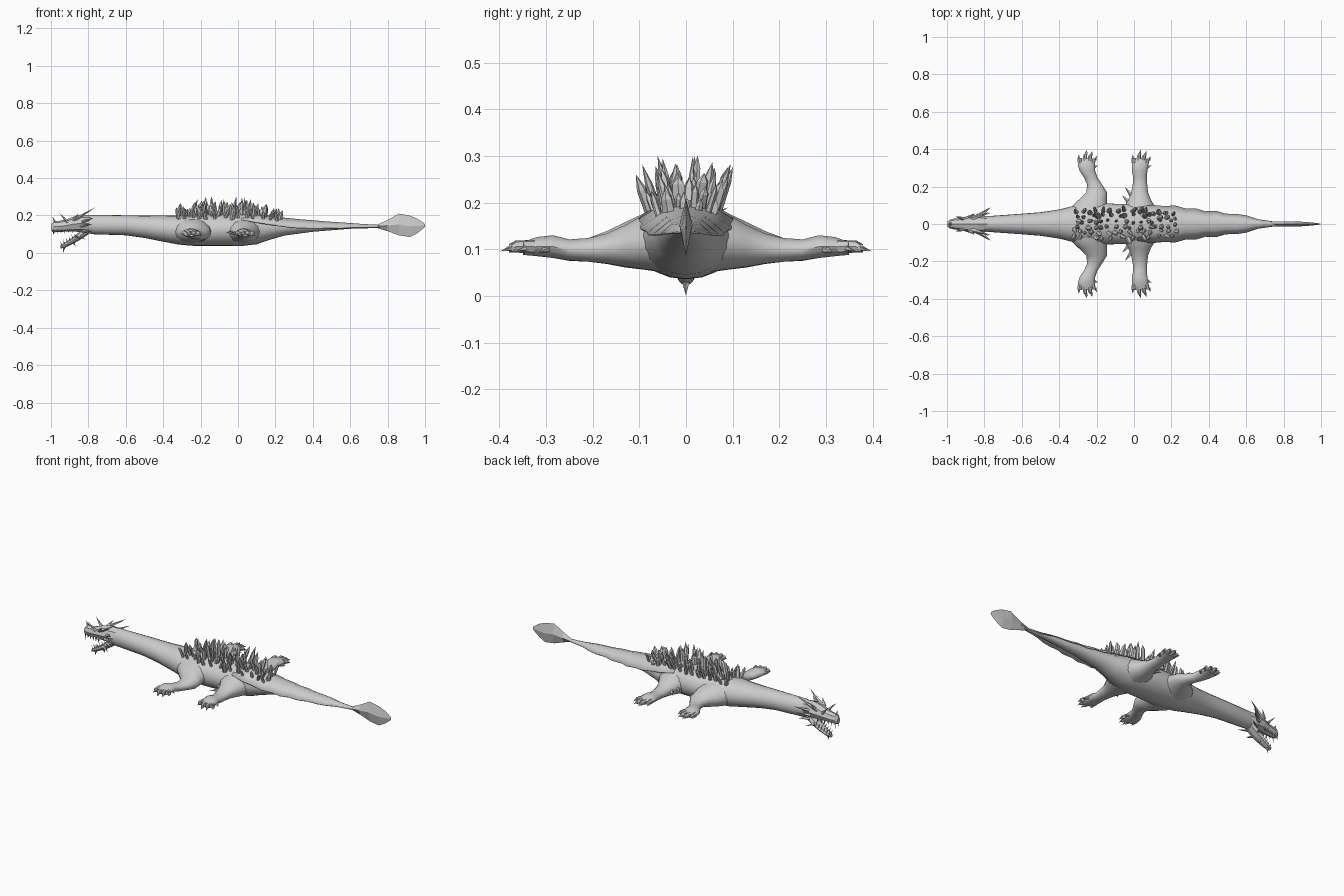
import bpy, bmesh, math, random
from mathutils import Vector

random.seed(7)


def finish(name, bm, smooth=True, mirror=False, thick=0):
    bmesh.ops.recalc_face_normals(bm, faces=bm.faces)
    me = bpy.data.meshes.new(name)
    bm.to_mesh(me)
    bm.free()
    ob = bpy.data.objects.new(name, me)
    bpy.context.collection.objects.link(ob)
    bpy.ops.object.select_all(action='DESELECT')
    ob.select_set(True)
    bpy.context.view_layer.objects.active = ob
    if smooth:
        bpy.ops.object.shade_smooth_by_angle(angle=math.radians(40))
    if thick:
        m = ob.modifiers.new("thickness", 'SOLIDIFY')
        m.thickness = thick
        m.offset = -1
    if mirror:
        m = ob.modifiers.new("mirror", 'MIRROR')
        m.use_axis = (False, True, False)
    return ob


def bridge(bm, rings):
    for a, b in zip(rings, rings[1:]):
        n = len(a)
        for i in range(n):
            bm.faces.new((a[i], a[(i + 1) % n], b[(i + 1) % n], b[i]))
    bm.faces.new(rings[0])
    bm.faces.new(rings[-1])


def loft(bm, rings, n=16, along='X'):
    """rings: (x, y, z, half width, half height), sections across the given axis"""
    loops = []
    for x, y, z, w, h in rings:
        loop = []
        for i in range(n):
            a = 2 * math.pi * i / n
            c, s = w * math.cos(a), h * math.sin(a)
            loop.append(bm.verts.new((x, y + c, z + s) if along == 'X' else (x + c, y, z + s)))
        loops.append(loop)
    bridge(bm, loops)


def spike(bm, base, tip, r, n=5, shoulder=None):
    """pointed cone, or a crystal prism when a shoulder fraction is given"""
    base, tip = Vector(base), Vector(tip)
    d = tip - base
    q = d.to_track_quat('Z', 'Y')
    levels = [(0, r)] + ([(shoulder, r * 0.85)] if shoulder else [])
    loops = []
    for t, rad in levels:
        loops.append([bm.verts.new(base + d * t + q @ Vector(
            (rad * math.cos(2 * math.pi * i / n), rad * 0.75 * math.sin(2 * math.pi * i / n), 0)))
            for i in range(n)])
    if len(loops) > 1:
        bridge(bm, loops)
        bmesh.ops.delete(bm, geom=[bm.faces[-1]] if bm.faces.ensure_lookup_table() else [], context='FACES_ONLY')
    else:
        bm.faces.new(loops[0])
    top = bm.verts.new(tip)
    for i in range(n):
        bm.faces.new((loops[-1][i], loops[-1][(i + 1) % n], top))


# neck, torso and tail core: x, bottom, top, half width
profile = [(-0.84, .115, .195, .030), (-0.78, .100, .203, .042), (-0.6, .094, .201, .055),
           (-0.5, .080, .199, .063), (-0.4, .060, .199, .078), (-0.32, .045, .201, .098),
           (-0.22, .036, .205, .112), (-0.1, .036, .209, .108), (0.02, .037, .211, .108),
           (0.1, .046, .205, .095), (0.17, .070, .194, .072), (0.25, .093, .184, .054),
           (0.4, .113, .170, .036), (0.6, .129, .156, .020), (0.77, .134, .147, .010)]
bm = bmesh.new()
loft(bm, [(x, 0, (b + t) / 2, w, (t - b) / 2) for x, b, t, w in profile], 20)
finish("body", bm)

# tail side skirts with a scalloped edge: x, ridge z, edge z, edge y
skirt = [(0.02, .208, .178, .09), (0.1, .205, .165, .102), (0.16, .197, .155, .096), (0.22, .189, .146, .099),
         (0.28, .183, .138, .082), (0.33, .178, .134, .084), (0.38, .174, .133, .068), (0.44, .169, .133, .070),
         (0.49, .165, .134, .055), (0.55, .161, .135, .054), (0.6, .158, .136, .046), (0.66, .153, .137, .026),
         (0.77, .147, .139, .010)]
bm = bmesh.new()
rows = [[bm.verts.new(p) for p in ((x, 0, r + .002), (x, y * .5, r * .78 + e * .22), (x, y, e))]
        for x, r, e, y in skirt]
for a, b in zip(rows, rows[1:]):
    for i in range(2):
        bm.faces.new((a[i], b[i], b[i + 1], a[i + 1]))
finish("tail_skirt", bm, mirror=True, thick=0.005)

# upright leaf-shaped tail fin
bm = bmesh.new()
loft(bm, [(0.74, 0, .141, .012, .007), (0.80, 0, .146, .013, .030), (0.86, 0, .152, .014, .058),
          (0.92, 0, .142, .011, .057), (0.96, 0, .144, .007, .038), (0.99, 0, .146, .003, .016),
          (1.0, 0, .147, .001, .006)], 4)
finish("tail_fin", bm, smooth=False)

# sprawling legs: x, y, z, half width, half height
front = [(-0.24, .03, .118, .115, .072), (-0.24, .09, .117, .098, .062), (-0.22, .13, .110, .075, .050),
         (-0.20, .17, .104, .055, .036), (-0.21, .21, .099, .040, .026), (-0.232, .25, .098, .036, .023),
         (-0.25, .285, .106, .042, .025), (-0.255, .32, .106, .046, .021), (-0.252, .35, .102, .040, .014)]
hind = [(0.03, .03, .118, .105, .070), (0.03, .09, .116, .085, .060), (0.03, .13, .108, .060, .046),
        (0.03, .17, .102, .045, .033), (0.032, .21, .099, .039, .026), (0.032, .25, .099, .036, .023),
        (0.03, .285, .106, .042, .025), (0.033, .32, .106, .044, .021), (0.038, .35, .102, .038, .014)]
# toes: root offset, tip x offset, tip y
toes = [(-.034, -.040, .372), (-.012, .004, .398), (.013, .034, .392), (.033, .056, .365)]
for label, rings in (("front", front), ("hind", hind)):
    bm = bmesh.new()
    loft(bm, rings, 14, 'Y')
    finish(label + "_legs", bm, mirror=True)
    fx = rings[-2][0]
    bm = bmesh.new()
    for root, tx, ty in toes:
        mid = fx + root * .3 + tx * .7
        loft(bm, [(fx + root, .325, .106, .013, .015), ((fx + root + mid) / 2, (.335 + ty) / 2, .106, .011, .013),
                  (mid, ty - .018, .102, .007, .009)], 7, 'Y')
        spike(bm, (mid, ty - .022, .103), (fx + tx, ty, .096), .008)
    # thumb claw
    spike(bm, (fx + .035, .30, .10), (fx + .062, .315, .094), .011)
    finish(label + "_toes", bm, smooth=False, mirror=True)

# elbow spurs on the hind legs
bm = bmesh.new()
spike(bm, (0.0, .14, .105), (-0.05, .198, .105), .018)
spike(bm, (-0.02, .11, .11), (-0.065, .155, .11), .016)
finish("elbow_spurs", bm, smooth=False, mirror=True)

# head
bm = bmesh.new()
loft(bm, [(-0.78, 0, .155, .040, .048), (-0.84, 0, .158, .050, .046), (-0.88, 0, .154, .046, .040),
          (-0.92, 0, .146, .034, .032), (-0.96, 0, .141, .029, .030), (-0.985, 0, .140, .023, .030),
          (-0.998, 0, .135, .012, .018)], 8)
finish("upper_head", bm, smooth=False)
bm = bmesh.new()
loft(bm, [(-0.80, 0, .125, .034, .026), (-0.85, 0, .088, .035, .022), (-0.89, 0, .062, .029, .017),
          (-0.925, 0, .042, .021, .014), (-0.95, 0, .032, .012, .009)], 8)
finish("lower_jaw", bm, smooth=False)

# horns, brow, cheek and chin spikes
bm = bmesh.new()
for base, tip, r in [((-.87, .030, .178), (-.765, .060, .242), .014), ((-.83, .038, .165), (-.765, .090, .190), .012),
                     ((-.84, .040, .140), (-.775, .085, .155), .012), ((-.83, .034, .115), (-.775, .065, .115), .011),
                     ((-.91, .028, .165), (-.955, .040, .212), .012), ((-.88, .035, .175), (-.85, .058, .215), .011),
                     ((-.86, .030, .090), (-.815, .048, .072), .011)]:
    spike(bm, base, tip, r)
finish("head_horns", bm, smooth=False, mirror=True)
bm = bmesh.new()
spike(bm, (-.975, 0, .155), (-.992, 0, .195), .012)
spike(bm, (-.925, 0, .045), (-.935, 0, .001), .013)
spike(bm, (-.88, 0, .062), (-.87, 0, .035), .013)
finish("nose_and_chin_spikes", bm, smooth=False)

# teeth along both jaws
bm = bmesh.new()
for i in range(6):
    t = i / 5
    x = -.985 + .1 * t
    spike(bm, (x, .016 + .02 * t, .126), (x - .002, .016 + .018 * t, .088 if i == 0 else .102), .006, 4)
    x = -.942 + .075 * t
    z = .038 + .042 * t
    spike(bm, (x, .010 + .017 * t, z), (x - .008, .010 + .017 * t, z + .026), .005, 4)
finish("teeth", bm, smooth=False, mirror=True)

# crystals fanning out of the back
bm = bmesh.new()
for row, lean in ((-.062, -.5), (-.038, -.3), (-.013, -.08), (.013, .08), (.038, .3), (.062, .5)):
    x = -.325 + random.uniform(0, .03)
    while x < .225:
        reach = max(0, 1 - ((x + .07) / .36) ** 2)
        y = row * (.55 + .45 * reach) + random.uniform(-.008, .008)
        z = .200 - 5.5 * y * y - max(0, x - .08) * .13
        h = (.032 + .062 * reach) * random.uniform(.5, 1.15)
        tip = (x + random.uniform(-.018, .03), y + lean * h * random.uniform(.6, 1.1), min(z + h, .308))
        spike(bm, (x, y, z - .012), tip, random.uniform(.009, .017), random.choice((5, 6)), random.uniform(.6, .8))
        x += random.uniform(.026, .052)
finish("back_crystals", bm, smooth=False)
